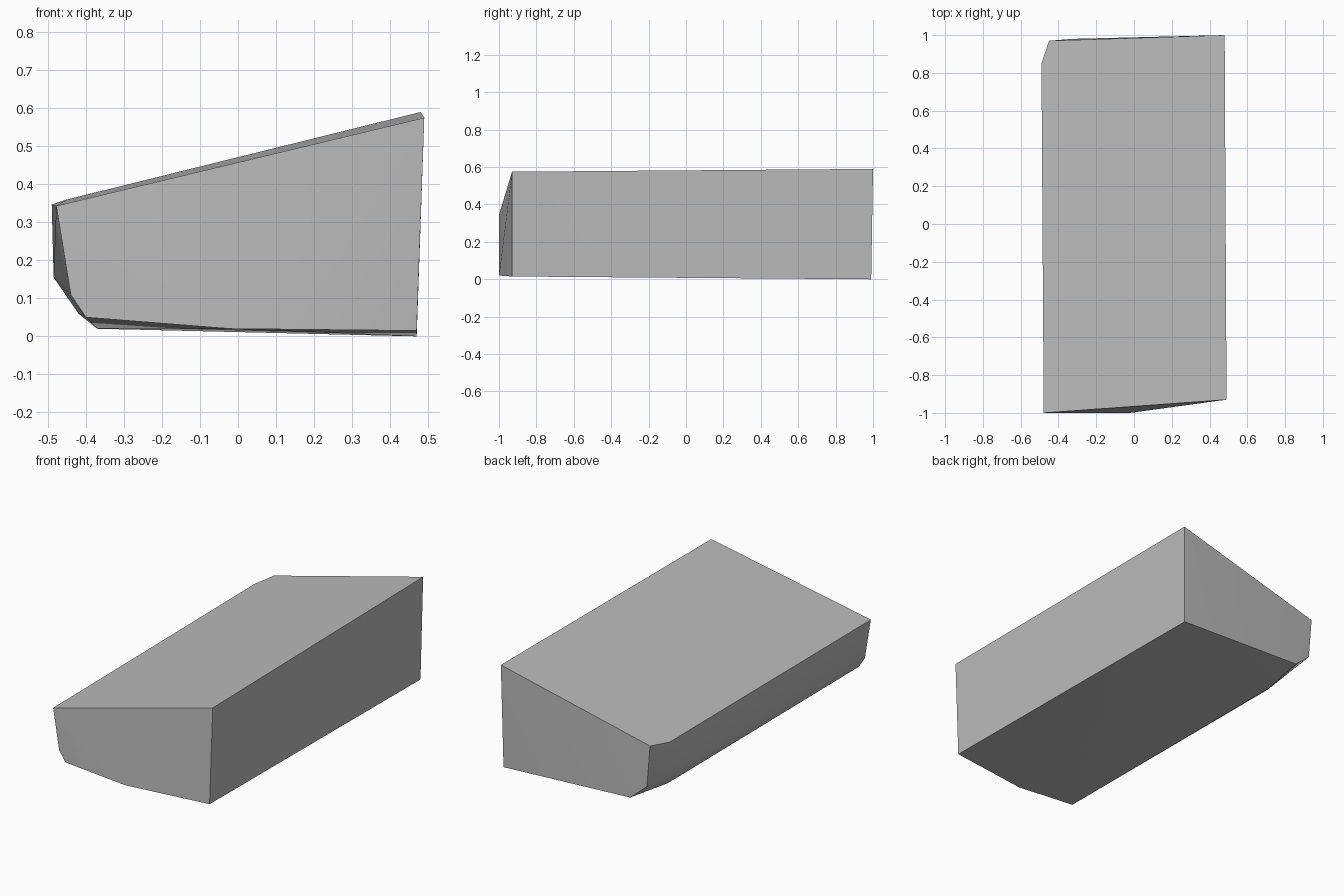
import bpy
import bmesh
import math

# Remove the default object only
default_cube = bpy.data.objects.get("Cube")
if default_cube is not None:
    bpy.data.objects.remove(default_cube, do_unlink=True)


def make_material(name, grey):
    """One flat colour, visible in the viewport and in a render."""
    material = bpy.data.materials.new(name)
    material.use_nodes = True
    colour = (grey, grey, grey, 1)
    material.diffuse_color = colour
    shader = material.node_tree.nodes["Principled BSDF"]
    shader.inputs["Base Color"].default_value = colour
    return material


def make_convex_block(name, points, material):
    """Wrap the corner points in a convex solid and merge coplanar faces."""
    mesh = bpy.data.meshes.new(name)
    block = bpy.data.objects.new(name, mesh)
    bpy.context.collection.objects.link(block)
    bm = bmesh.new()
    corners = [bm.verts.new(point) for point in points]
    hull = bmesh.ops.convex_hull(bm, input=corners)
    unused = {item for key in ("geom_interior", "geom_unused")
              for item in hull[key] if isinstance(item, bmesh.types.BMVert)}
    bmesh.ops.delete(bm, geom=list(unused), context="VERTS")
    bmesh.ops.dissolve_limit(bm, angle_limit=math.radians(1),
                             verts=bm.verts[:], edges=bm.edges[:])
    bmesh.ops.recalc_face_normals(bm, faces=bm.faces[:])
    bm.to_mesh(mesh)
    bm.free()
    mesh.materials.append(material)
    return block


# Tall side: straight upright wall, front edge then back edge
tall_side = [(.49, -.93, .575), (.47, -.93, .015),
             (.48, 1, .59), (.47, .99, 0)]

# Front end: slanted face running down to the low side
front_end = [(-.02, -1, .02), (-.4, -1, .05),
             (-.44, -1, .11), (-.478, -1, .343)]

# Low side: leaning wall with a worn lower edge
low_side = [(-.49, .85, .347), (-.485, .72, .155),
            (-.42, .63, .06), (-.37, .7, .02)]

# Back end: chamfered corner beside the low side
back_end = [(-.45, .97, .36), (-.43, .97, .12), (-.33, .98, .035)]

stone = make_material("stone grey", .5)
block = make_convex_block("wedge_block",
                          tall_side + front_end + low_side + back_end, stone)

# Soften the shallow facets and keep the main edges crisp
bpy.ops.object.select_all(action="DESELECT")
block.select_set(True)
bpy.context.view_layer.objects.active = block
bpy.ops.object.shade_smooth_by_angle(angle=math.radians(30))
